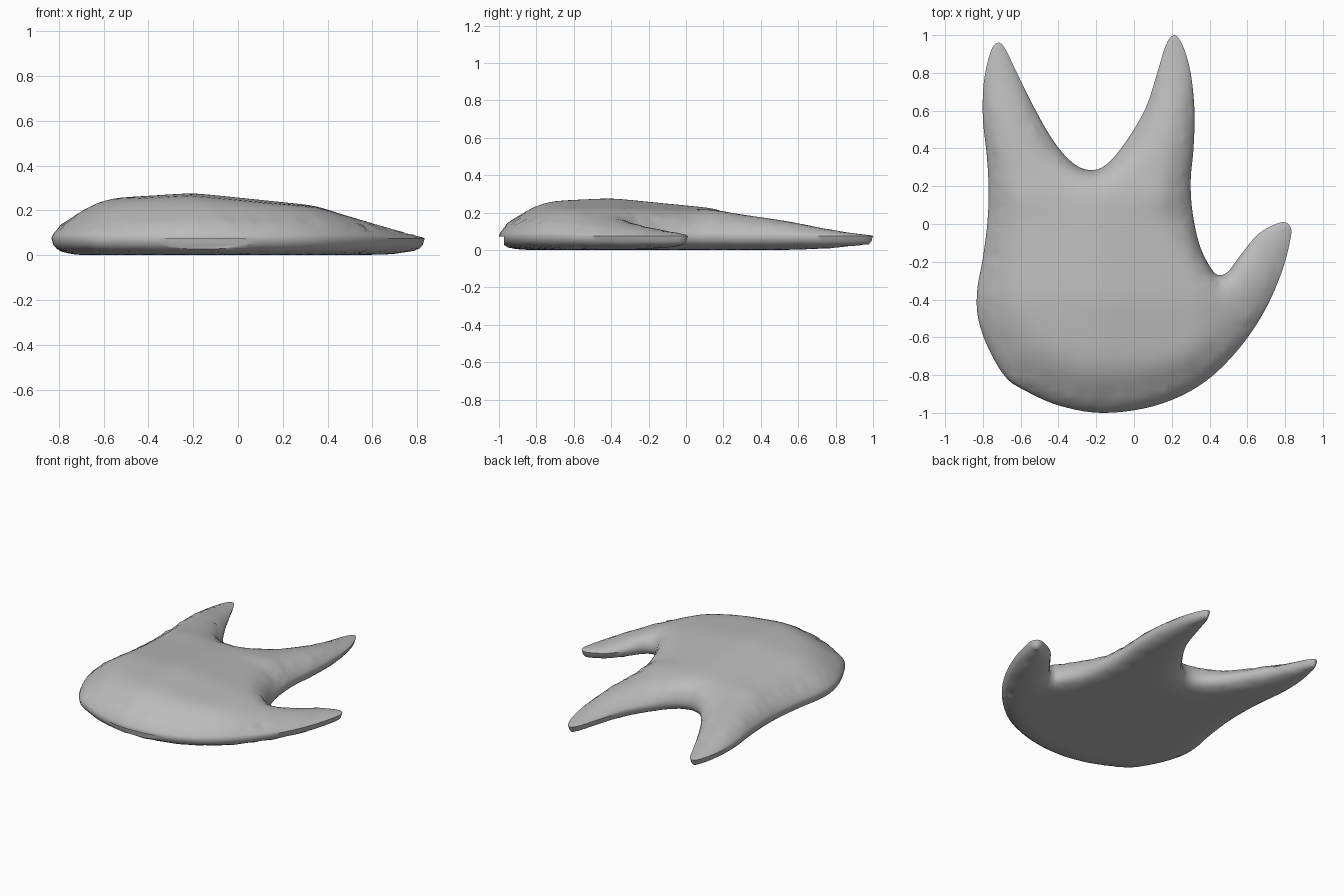
import bpy, bmesh, math
from mathutils import Vector, geometry

default = bpy.data.objects.get("Cube")
if default:
    bpy.data.objects.remove(default, do_unlink=True)

RIM = 0.075        # height of the widest outline
STEP = 0.035       # spacing of the inner surface points

# Plan outline control points, running counter-clockwise from the front
front_edge = [(-.17, -1), (.1, -.965), (.34, -.86), (.53, -.69), (.68, -.48), (.78, -.26)]
side_prong = [(.83, -.07), (.825, -.01), (.79, .01), (.73, -.01), (.65, -.06), (.56, -.17),
              (.5, -.25), (.455, -.27), (.415, -.245), (.35, -.12)]
left_prong = [(.31, .06), (.3, .23), (.315, .4), (.32, .6), (.3, .8), (.26, .94), (.215, 1),
              (.17, .95), (.12, .79), (.06, .61), (-.04, .44)]
right_prong = [(-.14, .32), (-.225, .285), (-.32, .32), (-.42, .43), (-.52, .6), (-.62, .8),
               (-.68, .925), (-.72, .96), (-.76, .91), (-.795, .75), (-.8, .56), (-.78, .37)]
right_edge = [(-.77, .2), (-.775, .02), (-.8, -.18), (-.83, -.35), (-.825, -.5), (-.77, -.66),
              (-.68, -.81), (-.58, -.88), (-.4, -.96)]


def smooth_loop(points, parts):
    """Closed Catmull-Rom curve through the points."""
    pts = [Vector(p) for p in points]
    loop = []
    for i in range(len(pts)):
        a, b, c, d = (pts[(i + k) % len(pts)] for k in (-1, 0, 1, 2))
        for s in range(parts):
            t = s / parts
            loop.append(b + (c - a) * t / 2 + (a * 2 - b * 5 + c * 4 - d) * t * t / 2
                        + (b * 3 - a - c * 3 + d) * t ** 3 / 2)
    return loop


outline = smooth_loop(front_edge + side_prong + left_prong + right_prong + right_edge, 5)
edges = list(zip(outline, outline[1:] + outline[:1]))


def inside(p):
    hit = False
    for a, b in edges:
        if (a.y > p.y) != (b.y > p.y) and p.x < a.x + (p.y - a.y) * (b.x - a.x) / (b.y - a.y):
            hit = not hit
    return hit


def edge_distance(p):
    best = 9.0
    for a, b in edges:
        ab = b - a
        t = max(0.0, min(1.0, (p - a).dot(ab) / ab.length_squared))
        best = min(best, (p - a - ab * t).length_squared)
    return math.sqrt(best)


def ramp(value, stops):
    """Piecewise linear lookup."""
    for (a, fa), (b, fb) in zip(stops, stops[1:]):
        if value <= b:
            return fa + (fb - fa) * max(0.0, value - a) / (b - a)
    return stops[-1][1]


def crown(p):
    """Height of the back above the rim, away from the edges."""
    along = ramp(p.y, [(-1, .175), (-.4, .205), (.15, .15), (.25, .128), (.6, .078), (1, .012)])
    across = ramp(p.x, [(-.85, .8), (-.2, 1), (.35, .72), (.45, .55), (.6, .34), (.83, .1)])
    if p.y > .1:
        across = max(across, .95)
    return along * across


def shoulder(p):
    """Width of the rounded upper edge, tight in the two crotches."""
    width = ramp(p.y, [(-.4, .3), (.1, .2), (.4, .13)])
    width = min(width, ramp(p.x, [(.2, .3), (.5, .13)]))
    for notch in (Vector((-.22, .28)), Vector((.455, -.27))):
        width = min(width, .075 + .35 * max(0.0, (p - notch).length - .1))
    return width


# Plan points: outline, a few inset rings, then an even grid
points = list(outline)
for depth in (.008, .022, .042):
    for i, p in enumerate(outline):
        along = (outline[(i + 1) % len(outline)] - outline[i - 1]).normalized()
        q = p + Vector((-along.y, along.x)) * depth
        if inside(q) and edge_distance(q) > depth * .9:
            points.append(q)
cells = int(1 / STEP) + 1
for i in range(-cells, cells + 1):
    for j in range(-cells, cells + 1):
        q = Vector((i * STEP + (j % 2) * STEP / 2, j * STEP))
        if inside(q) and edge_distance(q) > .055:
            points.append(q)

count = len(outline)
rim_edges = [(i, (i + 1) % count) for i in range(count)]
plan, _, faces, origin, _, _ = geometry.delaunay_2d_cdt(points, rim_edges, [], 1, 1e-5)


def build_skin(height):
    """One side of the body, lightly relaxed inside the rim."""
    skin = bmesh.new()
    verts = [skin.verts.new((p.x, p.y, height(p, edge_distance(p)))) for p in plan]
    for f in faces:
        skin.faces.new([verts[i] for i in f])
    inner = [v for v in skin.verts if not v.is_boundary and edge_distance(v.co.xy) > .03]
    for _ in range(5):
        bmesh.ops.smooth_vert(skin, verts=inner, factor=.5, use_axis_z=True)
    return skin


def upper(p, d):
    t = min(1.0, d / shoulder(p))
    return RIM + crown(p) * (.6 * math.sin(t * math.pi / 2) + .4 * math.sqrt(1 - (1 - t) ** 2))


def lower(p, d):
    t = min(1.0, d / .11)
    return RIM * (1 - math.sqrt(1 - (1 - t) ** 2))


# Join upper and lower skins along the rim
mesh = bpy.data.meshes.new("body")
whole = bmesh.new()
for side in (upper, lower):
    skin = build_skin(side)
    if side is lower:
        bmesh.ops.reverse_faces(skin, faces=skin.faces[:])
    skin.to_mesh(mesh)
    skin.free()
    whole.from_mesh(mesh)
bmesh.ops.remove_doubles(whole, verts=whole.verts[:], dist=1e-5)
bmesh.ops.recalc_face_normals(whole, faces=whole.faces[:])
whole.to_mesh(mesh)
whole.free()
body = bpy.data.objects.new("body", mesh)
bpy.context.collection.objects.link(body)

grey = bpy.data.materials.new("plain grey")
grey.use_nodes = True
colour = (.5, .5, .5, 1)
grey.diffuse_color = colour
grey.node_tree.nodes["Principled BSDF"].inputs["Base Color"].default_value = colour
mesh.materials.append(grey)

# Flat slot under the front lip
bpy.ops.mesh.primitive_cube_add(size=1, location=(-.17, -1.072, -.029))
cutter = bpy.context.object
cutter.name = "slot_cutter"
cutter.scale = (.8, .2, .2)
cutter.hide_render = True
cutter.hide_set(True)
cutter.data.materials.append(grey)
cut = body.modifiers.new("front_slot", 'BOOLEAN')
cut.operation = 'DIFFERENCE'
cut.object = cutter

# Smooth shading with the slot edges kept crisp
bpy.context.view_layer.objects.active = body
body.select_set(True)
bpy.ops.object.modifier_apply(modifier=cut.name)
bpy.data.objects.remove(cutter, do_unlink=True)
bpy.ops.object.shade_smooth_by_angle(angle=math.radians(50))
